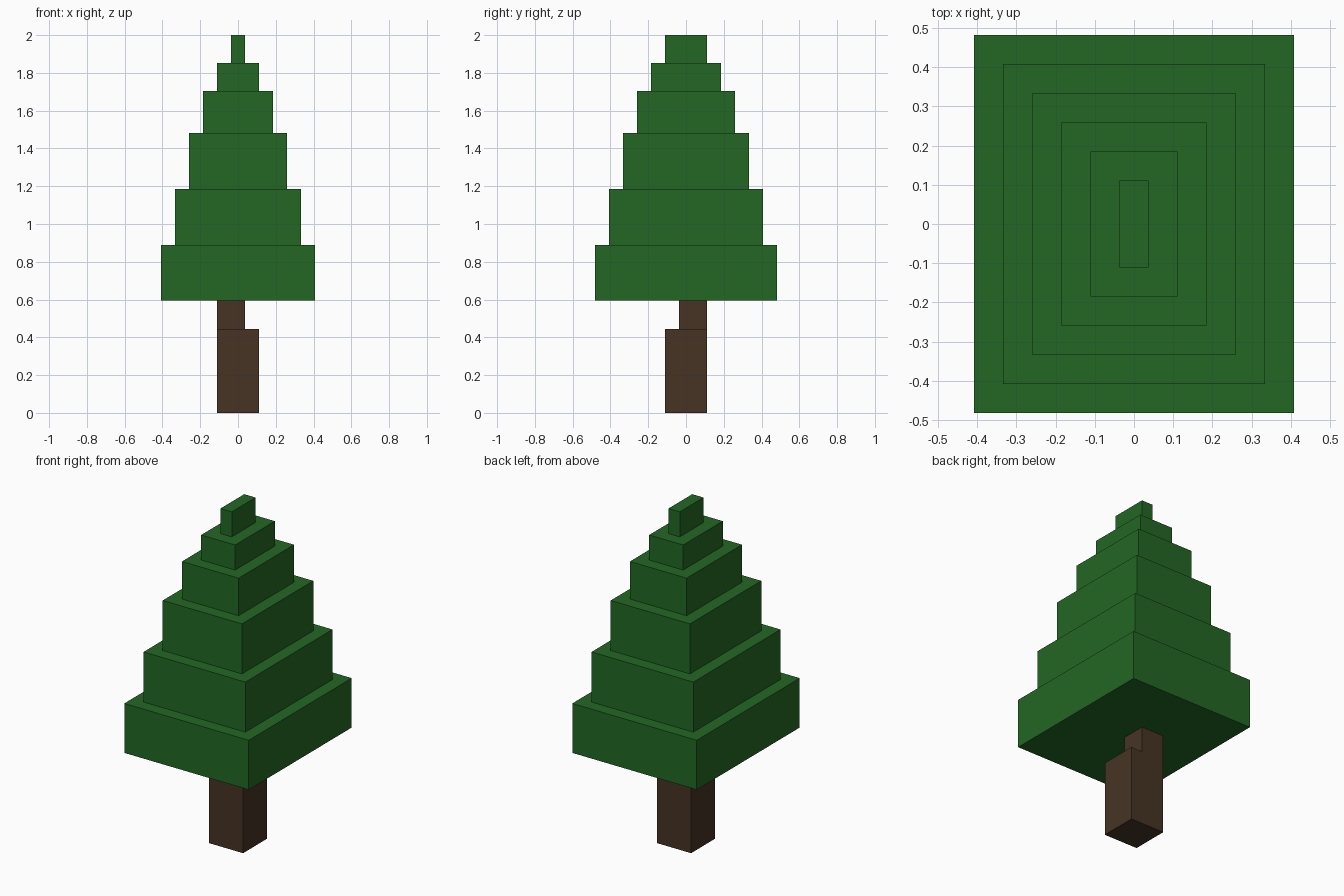
import bpy

if "Cube" in bpy.data.objects:
    bpy.data.objects.remove(bpy.data.objects["Cube"], do_unlink=True)

U = 2 / 27  # grid unit: the tree is 27 units tall


def make_material(name, rgb):
    mat = bpy.data.materials.new(name)
    mat.use_nodes = True
    color = (*rgb, 1.0)
    mat.diffuse_color = color
    mat.node_tree.nodes["Principled BSDF"].inputs["Base Color"].default_value = color
    return mat


def add_box(name, low, high, mat):
    """Axis-aligned box between two corners, given in grid units."""
    bpy.ops.mesh.primitive_cube_add(size=1)
    obj = bpy.context.object
    obj.name = obj.data.name = name
    for v in obj.data.vertices:
        v.co = [U * (h if c > 0 else l) for c, l, h in zip(v.co, low, high)]
    obj.data.materials.append(mat)
    return obj


green = make_material("leaf green", (0.0168, 0.136, 0.0176))
brown = make_material("bark brown", (0.0612, 0.0343, 0.0176))

# Trunk: square base with a thinner, offset upper piece
add_box("trunk_base", (-1.5, -1.5, 0), (1.5, 1.5, 6), brown)
add_box("trunk_top", (-1.5, -0.5, 6), (0.5, 1.5, 8.05), brown)

# Foliage: stacked tiers, each one unit narrower per side than the one below
heights = [8.05, 12, 16, 20, 23, 25, 27]
for i, (z0, z1) in enumerate(zip(heights, heights[1:])):
    hx, hy = 5.5 - i, 6.5 - i
    add_box(f"foliage_tier_{i + 1}", (-hx, -hy, z0), (hx, hy, z1), green)
